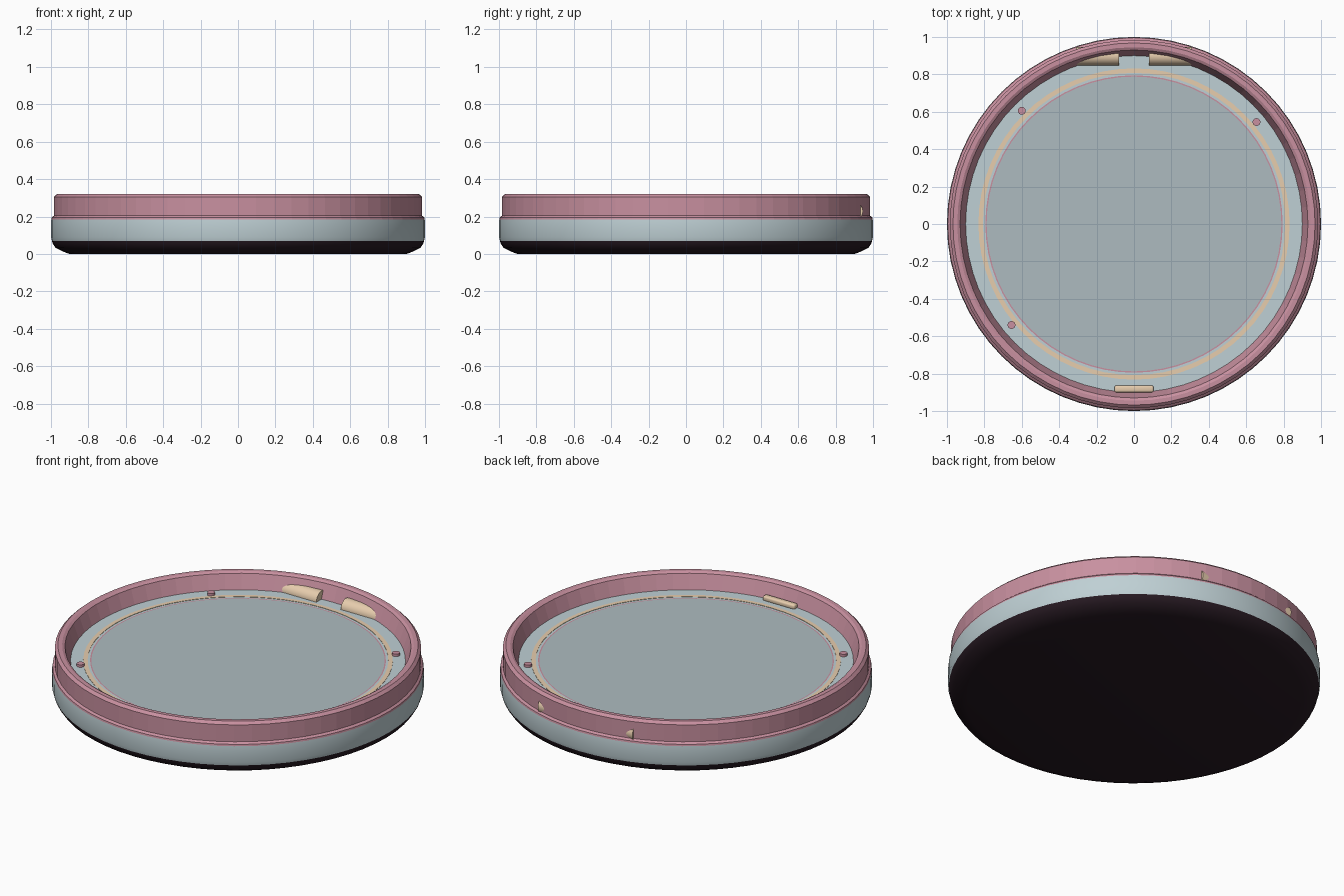
import bpy, bmesh, math
from mathutils import Matrix

if "Cube" in bpy.data.objects:
    bpy.data.objects.remove(bpy.data.objects["Cube"])

SEG = 64
FLOOR = 0.228


def material(name, rgb):
    m = bpy.data.materials.new(name)
    m.diffuse_color = (*rgb, 1)
    m.use_nodes = True
    m.node_tree.nodes["Principled BSDF"].inputs["Base Color"].default_value = m.diffuse_color
    return m


PINK = material("pink", (0.58, 0.28, 0.35))
GREY = material("blue_grey", (0.52, 0.63, 0.66))
GLASS = material("glass_grey", (0.42, 0.50, 0.53))
DARK = material("dark_plum", (0.020, 0.010, 0.016))
TAN = material("tan", (0.80, 0.61, 0.42))


def finish(name, bm, mat, angle=None):
    bmesh.ops.recalc_face_normals(bm, faces=bm.faces)
    me = bpy.data.meshes.new(name)
    bm.to_mesh(me)
    bm.free()
    me.materials.append(mat)
    ob = bpy.data.objects.new(name, me)
    bpy.context.collection.objects.link(ob)
    if angle:
        bpy.ops.object.select_all(action='DESELECT')
        ob.select_set(True)
        bpy.context.view_layer.objects.active = ob
        bpy.ops.object.shade_smooth_by_angle(angle=math.radians(angle))
    return ob


def lathe(name, profile, mat, angle=None, closed=False):
    """Spin an (r, z) profile around the z axis."""
    bm = bmesh.new()
    vs = [bm.verts.new((r, 0, z)) for r, z in profile]
    es = [bm.edges.new(p) for p in zip(vs, vs[1:])]
    if closed:
        es.append(bm.edges.new((vs[-1], vs[0])))
    bmesh.ops.spin(bm, geom=vs + es, cent=(0, 0, 0), axis=(0, 0, 1),
                   angle=math.tau, steps=SEG, use_merge=True)
    bmesh.ops.remove_doubles(bm, verts=bm.verts, dist=1e-5)
    return finish(name, bm, mat, angle)


def cylinder(name, loc, radius, depth, mat, segs, axis='Z'):
    bm = bmesh.new()
    rot = Matrix.Rotation(math.pi / 2, 4, 'Y') if axis == 'X' else Matrix()
    bmesh.ops.create_cone(bm, cap_ends=True, segments=segs, radius1=radius,
                          radius2=radius, depth=depth,
                          matrix=Matrix.Translation(loc) @ rot)
    return finish(name, bm, mat, 35)


# Dark rounded bottom
lathe("bottom_pan", [(0, 0), (0.90, 0), (0.935, 0.012), (0.975, 0.032),
                     (0.99, 0.055), (0.995, 0.07)], DARK, 40)

# Grey side band
lathe("side_band", [(0.995, 0.07), (1.0, 0.09), (1.0, 0.165),
                    (0.998, 0.185)], GREY, 40)

# Pink raised rim with lip, chamfered top and slightly tapered inner wall
lathe("rim", [(0.90, 0.19), (0.998, 0.185), (0.996, 0.195), (0.984, 0.205),
              (0.984, 0.305), (0.968, 0.32), (0.945, 0.32),
              (0.93, 0.312), (0.90, FLOOR)], PINK, closed=True)

# Recessed floor, seam line, tan inlay and inner disc
lathe("floor_ring", [(0.795, FLOOR), (0.902, FLOOR)], GREY)
lathe("seam_ring", [(0.788, FLOOR), (0.795, FLOOR)], PINK)
lathe("inner_disc", [(0, FLOOR), (0.788, FLOOR)], GLASS)
lathe("inlay_ring", [(0.808, FLOOR), (0.808, FLOOR + 0.002),
                     (0.832, FLOOR + 0.002), (0.832, FLOOR)], TAN)

# Pair of hinge barrels at the back, corners poking through the rim
for side, tag in ((-1, "left"), (1, "right")):
    cylinder("hinge_barrel_" + tag, (side * 0.195, 0.897, FLOOR), 0.049,
             0.23, TAN, 24, 'X')

# Front catch plate with rounded edges
bm = bmesh.new()
bmesh.ops.create_cube(bm, size=1, matrix=Matrix.Translation((0, -0.882, 0.238))
                      @ Matrix.Diagonal((0.21, 0.036, 0.03, 1)))
bmesh.ops.bevel(bm, geom=bm.edges[:], offset=0.01, segments=3, affect='EDGES',
                profile=0.5)
finish("front_catch", bm, TAN, 35)

# Small round studs on the floor
for i, (x, y) in enumerate(((-0.60, 0.605), (0.655, 0.545), (-0.655, -0.54))):
    cylinder("stud_%d" % (i + 1), (x, y, FLOOR + 0.006), 0.021, 0.018, PINK, 16)
